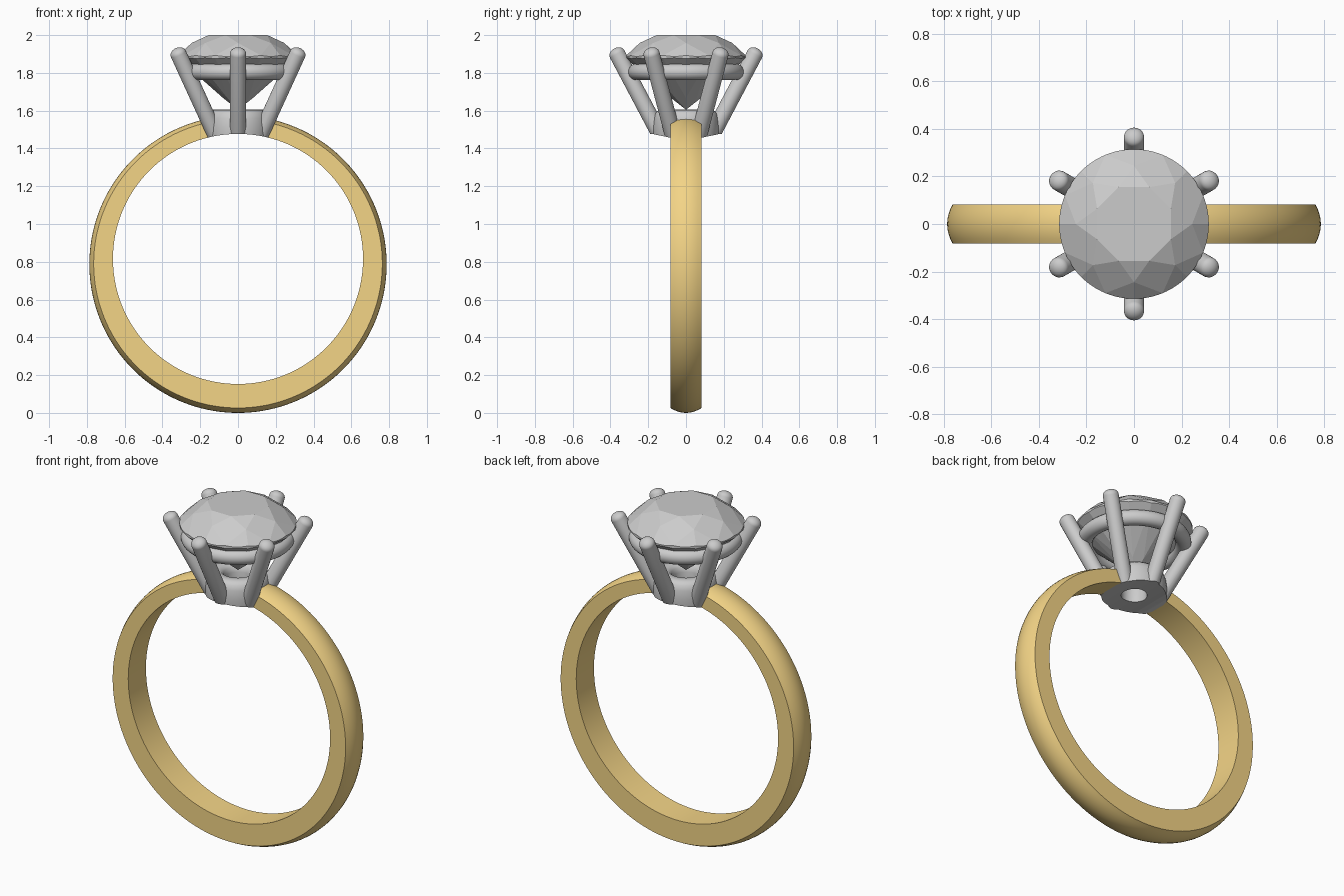
import bpy, bmesh
from math import sin, cos, pi, asin, radians, atan2
from mathutils import Vector, Matrix

if "Cube" in bpy.data.objects:
    bpy.data.objects.remove(bpy.data.objects["Cube"])


def finish(name, bm, smooth=True, mat=None):
    bmesh.ops.remove_doubles(bm, verts=bm.verts, dist=1e-5)
    bmesh.ops.recalc_face_normals(bm, faces=bm.faces)
    me = bpy.data.meshes.new(name)
    bm.to_mesh(me)
    bm.free()
    ob = bpy.data.objects.new(name, me)
    bpy.context.collection.objects.link(ob)
    if mat:
        me.materials.append(mat)
    if smooth:
        shade(ob)
    return ob


def select(ob):
    bpy.ops.object.select_all(action='DESELECT')
    ob.select_set(True)
    bpy.context.view_layer.objects.active = ob


def shade(ob):
    select(ob)
    bpy.ops.object.shade_smooth_by_angle(angle=radians(35))


def lathe(name, profile, steps, closed=False, matrix=Matrix(), smooth=True):
    """Revolve (r, z) points about z."""
    bm = bmesh.new()
    rows = [[bm.verts.new((r * cos(2 * pi * i / steps), r * sin(2 * pi * i / steps), z))
             for r, z in profile] for i in range(steps)]
    n = len(profile)
    for i in range(steps):
        a, b = rows[i], rows[(i + 1) % steps]
        for j in range(n if closed else n - 1):
            k = (j + 1) % n
            bm.faces.new((a[j], b[j], b[k], a[k]))
    bmesh.ops.transform(bm, matrix=matrix, verts=bm.verts)
    return finish(name, bm, smooth)


gold = bpy.data.materials.new("gold")
gold.diffuse_color = (0.9, 0.66, 0.24, 1)
gold.use_nodes = True
gold.node_tree.nodes["Principled BSDF"].inputs["Base Color"].default_value = gold.diffuse_color

# Band: off-centre bore, domed outside, open where the setting sits
HALF, BORE, BORE_Z, OUT, OPEN = 0.083, 0.662, 0.815, 0.787, 0.16
section = [(HALF, BORE, BORE_Z), (-HALF, BORE, BORE_Z)]
for i in range(9):
    u = -1 + i / 4
    section.append((u * HALF, OUT - 0.023 * u * u, OUT + 0.003 * u * u))
bm = bmesh.new()
rows = []
STEPS = 144
for i in range(STEPS + 1):
    row = []
    for y, r, zc in section:
        gap = asin(OPEN / r)
        t = gap + (2 * pi - 2 * gap) * i / STEPS
        row.append(bm.verts.new((r * sin(t), y, zc + r * cos(t))))
    rows.append(row)
for a, b in zip(rows, rows[1:]):
    for j in range(len(section)):
        k = (j + 1) % len(section)
        bm.faces.new((a[j], a[k], b[k], b[j]))
bm.faces.new(rows[0])
bm.faces.new(rows[-1])
finish("band", bm, mat=gold)

# Setting: base cup and six leaning prongs
cup = lathe("base_cup", [(0.07, 1.40), (0.07, 1.56), (0.078, 1.588), (0.095, 1.603),
                         (0.12, 1.607), (0.145, 1.603), (0.163, 1.588), (0.172, 1.56),
                         (0.178, 1.51), (0.174, 1.46), (0.165, 1.40)], 64, closed=True)
foot, tip = Vector((0.10, 0, 1.40)), Vector((0.365, 0, 1.901))
axis = tip - foot
PR = 0.043
prong_profile = [(0, 0), (PR, 0), (PR, axis.length)]
prong_profile += [(PR * cos(a), axis.length + 0.032 * sin(a))
                  for a in (pi / 12 * i for i in range(1, 6))]
prong_profile.append((0, axis.length + 0.032))
lean = Matrix.Translation(foot) @ Matrix.Rotation(atan2(axis.x, axis.z), 4, 'Y')
prongs = [lathe(f"prong_{i + 1}", prong_profile, 32,
                matrix=Matrix.Rotation(radians(30 + 60 * i), 4, 'Z') @ lean)
          for i in range(6)]

# Trim the setting flush with the finger hole
cutter = lathe("finger_cutter", [(0, -1), (BORE, -1), (BORE, 1), (0, 1)], 144,
               matrix=Matrix.Translation((0, 0, BORE_Z)) @ Matrix.Rotation(pi / 2, 4, 'X'),
               smooth=False)
cutter.hide_render = True
for ob in [cup] + prongs:
    select(ob)
    mod = ob.modifiers.new("finger_hole", 'BOOLEAN')
    mod.operation, mod.object, mod.solver = 'DIFFERENCE', cutter, 'EXACT'
    bpy.ops.object.modifier_move_to_index(modifier=mod.name, index=0)
    bpy.ops.object.modifier_apply(modifier=mod.name)
    shade(ob)
bpy.data.objects.remove(cutter)

# Rail under the stone
lathe("gallery_rail", [(0.265 + 0.043 * cos(2 * pi * i / 20), 1.805 + 0.043 * sin(2 * pi * i / 20))
                       for i in range(20)], 80, closed=True)

# Round brilliant stone: hull of table, star, girdle, pavilion and culet points
R, TOP, LOW = 0.315, 1.893, 1.875
bm = bmesh.new()


def point(r, deg, z):
    bm.verts.new((r * cos(radians(deg)), r * sin(radians(deg)), z))


for i in range(8):
    point(0.168, 22.5 + 45 * i, 2.0)
    point(0.245, 45 * i, 1.9585)
    point(0.08, 45 * i, 1.668)
point(0, 0, 1.605)
for i in range(96):
    d = 3.75 * i
    sag = R * (cos(radians(d % 22.5 - 11.25)) - cos(radians(11.25)))
    point(R, d, TOP - 0.92 * sag)
    point(R, d, LOW + 0.88 * sag)
hull = bmesh.ops.convex_hull(bm, input=bm.verts)
loose = [v for v in bm.verts if not v.link_faces]
bmesh.ops.delete(bm, geom=loose, context='VERTS')
bmesh.ops.dissolve_limit(bm, angle_limit=radians(1.5), verts=bm.verts, edges=bm.edges)
finish("stone", bm, smooth=False)
